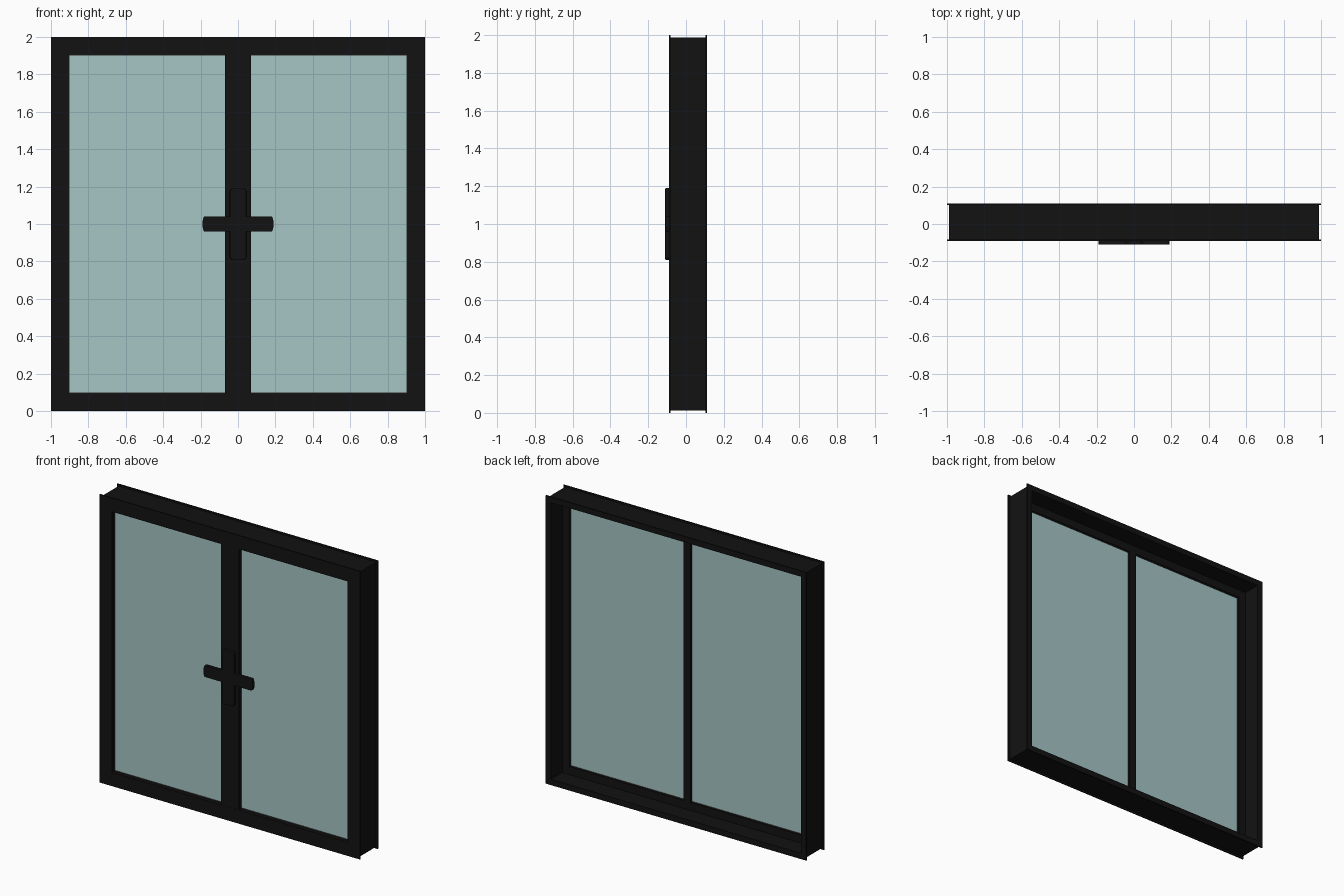
import bpy, bmesh, math

if "Cube" in bpy.data.objects:
    bpy.data.objects.remove(bpy.data.objects["Cube"])


def material(name, rgb):
    m = bpy.data.materials.new(name)
    m.diffuse_color = (*rgb, 1)
    m.use_nodes = True
    m.node_tree.nodes["Principled BSDF"].inputs["Base Color"].default_value = m.diffuse_color
    return m


BLACK = material("black_metal", (0.006, 0.006, 0.006))
RUBBER = material("dark_gasket", (0.03, 0.026, 0.025))
GLASS = material("tinted_glass", (0.38, 0.56, 0.56))


def finish(bm, name, mat):
    bmesh.ops.recalc_face_normals(bm, faces=bm.faces[:])
    me = bpy.data.meshes.new(name)
    bm.to_mesh(me)
    bm.free()
    me.materials.append(mat)
    ob = bpy.data.objects.new(name, me)
    bpy.context.collection.objects.link(ob)
    return ob


def ring(name, profile, mat):
    """Sweep an (inset, y) profile around the square opening with mitred corners."""
    bm = bmesh.new()
    loops = []
    for sx, sz in ((-1, -1), (1, -1), (1, 1), (-1, 1)):
        loops.append([bm.verts.new((sx * (1 - d), y, 1 + sz * (1 - d))) for d, y in profile])
    n = len(profile)
    for i in range(4):
        a, b = loops[i], loops[(i + 1) % 4]
        for j in range(n):
            k = (j + 1) % n
            bm.faces.new((a[j], a[k], b[k], b[j]))
    return finish(bm, name, mat)


def prism(name, outline, vec, mat):
    """Extrude a closed outline along a vector."""
    bm = bmesh.new()
    f = bm.faces.new([bm.verts.new(p) for p in outline])
    r = bmesh.ops.extrude_face_region(bm, geom=[f])
    bmesh.ops.translate(bm, vec=vec, verts=[v for v in r["geom"] if isinstance(v, bmesh.types.BMVert)])
    return finish(bm, name, mat)


def bevel(ob, width):
    mod = ob.modifiers.new("soft_edges", "BEVEL")
    mod.width = width
    mod.segments = 2
    mod.limit_method = "ANGLE"


# Outer frame: a channel with thin flanges at front and back
ring("outer_frame", [(0, -.09), (.04, -.09), (.04, .11), (0, .11),
                     (0, .102), (.012, .102), (.012, -.082), (0, -.082)], BLACK)

# Sash stepping inwards at the front, and the seal around the glass
ring("sash", [(.04, -.09), (.095, -.09), (.095, -.015), (.04, -.015)], BLACK)
ring("gasket", [(.093, -.066), (.099, -.066), (.099, -.022), (.093, -.022)], RUBBER)

# Centre mullion: wide front cover, narrow web behind
half = [(.07, -.089), (.07, -.062), (.028, -.062), (.028, -.012)]
tee = half + [(-x, y) for x, y in reversed(half)]
prism("mullion", [(x, y, .09) for x, y in tee], (0, 0, 1.82), BLACK)

# Glass panes
for side, s in (("left", -1), ("right", 1)):
    prism(side + "_glass", [(s * x, y, .093) for x, y in
                            ((.025, -.06), (.907, -.06), (.907, -.028), (.025, -.028))],
          (0, 0, 1.814), GLASS)

# Handle back plate, upright with cut corners
w, h, c = .045, .19, .012
plate = [(w, h - c), (w - c, h), (c - w, h), (-w, h - c),
         (-w, c - h), (c - w, -h), (w - c, -h), (w, c - h)]
ob = prism("handle_plate", [(x, -.11, 1 + z) for x, z in plate], (0, .022, 0), BLACK)
bevel(ob, .004)

# Handle lever with bowed ends
end = [(.178 + .012 * math.cos(a), .041 * math.sin(a))
       for a in [math.radians(-90 + 22.5 * i) for i in range(9)]]
lever = end + [(-x, -z) for x, z in end]
ob = prism("handle_lever", [(x, -.11, 1 + z) for x, z in lever], (0, .022, 0), BLACK)
bevel(ob, .004)
